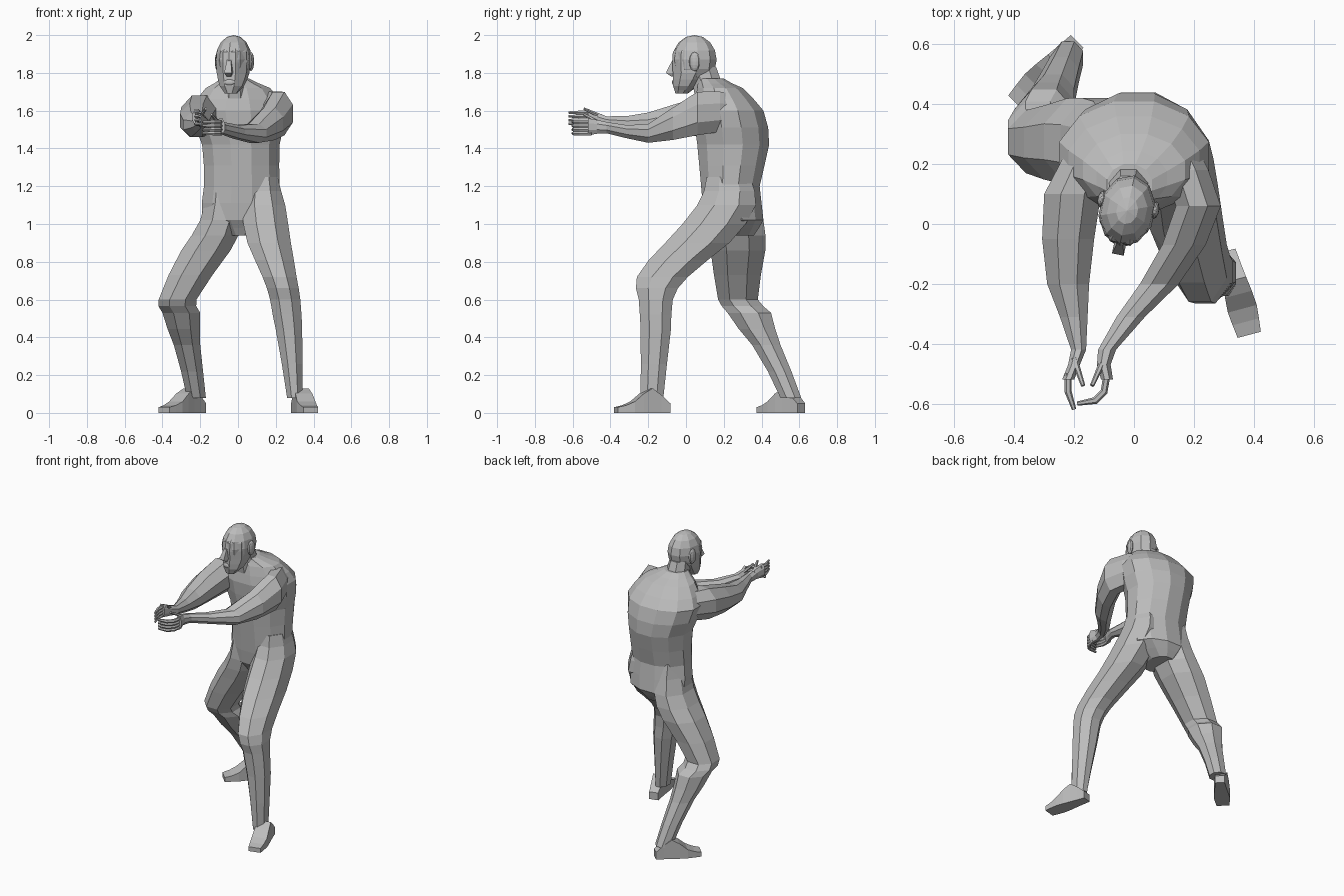
import bpy
import bmesh
import math
from mathutils import Matrix, Vector

default_cube = bpy.data.objects.get("Cube")
if default_cube:
    bpy.data.objects.remove(default_cube, do_unlink=True)

# One plain clay colour for the whole figure
GREY = (0.5, 0.5, 0.5, 1)
clay = bpy.data.materials.new("clay_grey")
clay.use_nodes = True
clay.diffuse_color = GREY
clay.node_tree.nodes["Principled BSDF"].inputs["Base Color"].default_value = GREY


def link_object(name, data):
    """Add an object made of clay to the scene."""
    data.materials.append(clay)
    obj = bpy.data.objects.new(name, data)
    bpy.context.collection.objects.link(obj)


def finish(name, bm, transform):
    """Turn a bmesh into a flat shaded object."""
    bm.transform(transform)
    bmesh.ops.recalc_face_normals(bm, faces=bm.faces[:])
    mesh = bpy.data.meshes.new(name)
    bm.to_mesh(mesh)
    bm.free()
    link_object(name, mesh)


def with_rounded_midpoints(rows):
    """Insert a ring between each pair of rows, on a smooth curve through them."""
    vectors = [Vector(row) for row in rows]
    result = [vectors[0]]
    for index in range(len(vectors) - 1):
        start, end = vectors[index], vectors[index + 1]
        before = vectors[max(index - 1, 0)]
        after = vectors[min(index + 2, len(vectors) - 1)]
        middle = (start + end) / 2
        bulge = (start + end - before - after) / 16
        bulge[0] = 0
        result.extend((middle + bulge, end))
    return result


def loft(name, rows, axis="z", sides=8, transform=Matrix.Identity(4)):
    """Skin rings along an axis; each row is station, u min, u max, v min, v max."""
    bm = bmesh.new()
    reach = 1 / math.cos(math.pi / sides)
    rings = []
    for station, u_min, u_max, v_min, v_max in with_rounded_midpoints(rows):
        ring = []
        for side in range(sides):
            angle = math.tau * (side + 0.5) / sides
            u = (u_min + u_max + (u_max - u_min) * reach * math.cos(angle)) / 2
            v = (v_min + v_max + (v_max - v_min) * reach * math.sin(angle)) / 2
            position = (u, v, station) if axis == "z" else (u, station, v)
            ring.append(bm.verts.new(position))
        rings.append(ring)
    for lower, upper in zip(rings, rings[1:]):
        for side in range(sides):
            following = (side + 1) % sides
            bm.faces.new((lower[side], lower[following], upper[following], upper[side]))
    bm.faces.new(rings[0])
    bm.faces.new(rings[-1])
    finish(name, bm, transform)


def ball(name, centre, radii, transform):
    """Faceted ellipsoid."""
    bm = bmesh.new()
    bmesh.ops.create_uvsphere(bm, u_segments=10, v_segments=8, radius=1)
    shape = Matrix.Translation(centre) @ Matrix.Diagonal((*radii, 1))
    finish(name, bm, transform @ shape)


def tube(name, points, radius=0.012):
    """Thin faceted finger through a few points, tapering at the tip."""
    curve = bpy.data.curves.new(name, "CURVE")
    curve.dimensions = "3D"
    curve.bevel_depth = radius
    curve.bevel_resolution = 1
    curve.use_fill_caps = True
    spline = curve.splines.new("POLY")
    spline.points.add(len(points) - 1)
    spline.use_smooth = False
    for target, point in zip(spline.points, points):
        target.co = (*point, 1)
    spline.points[-1].radius = 0.6
    link_object(name, curve)


def placed(x, y, degrees):
    """Stand a part at a spot on the ground plan, turned about the upright axis."""
    return Matrix.Translation((x, y, 0)) @ Matrix.Rotation(math.radians(degrees), 4, "Z")


# Torso from crotch to the slope of the shoulders, then the neck
loft("torso", [
    (.94, -.07, .09, .15, .36),
    (1.02, -.19, .22, .1, .41),
    (1.2, -.18, .22, .08, .39),
    (1.42, -.19, .22, .06, .44),
    (1.6, -.25, .25, .04, .41),
    (1.72, -.17, .17, .06, .3),
    (1.77, -.09, .06, .06, .2),
], sides=12)
loft("neck", [
    (1.55, -.1, .07, .07, .26),
    (1.83, -.08, .04, .02, .16),
])

# Bent back leg and striding front leg, both starting inside the hips
loft("right_leg", [
    (1.22, -.16, 0, .12, .36),
    (1.02, -.2, .02, .11, .41),
    (.86, -.3, -.04, .13, .42),
    (.6, -.42, -.22, .17, .38),
    (.53, -.4, -.2, .22, .45),
    (.36, -.34, -.2, .35, .5),
    (.08, -.27, -.17, .5, .61),
])
loft("left_leg", [
    (1.25, .05, .21, .11, .34),
    (1.1, .02, .25, .06, .37),
    (.9, .05, .28, -.11, .23),
    (.72, .13, .31, -.26, .01),
    (.6, .17, .33, -.25, -.07),
    (.44, .2, .34, -.24, -.08),
    (.08, .26, .34, -.24, -.12),
])

# Feet share one boxy shape, heel at the origin and toes towards -y
foot_rows = [
    (-reach, -half_width, half_width, 0, height)
    for reach, half_width, height in (
        (0, .03, .05), (.1, .04, .13), (.2, .05, .06), (.29, .04, .03))
]
loft("right_foot", foot_rows, "y", sides=4, transform=placed(-.19, .61, -44))
loft("left_foot", foot_rows, "y", sides=4, transform=placed(.31, -.09, 15))

# Arms reach forward and the hands meet in front of the right shoulder
loft("right_arm", [
    (.31, -.19, -.05, 1.5, 1.67),
    (.1, -.3, -.11, 1.47, 1.68),
    (-.2, -.29, -.15, 1.46, 1.59),
    (-.42, -.21, -.16, 1.51, 1.57),
    (-.52, -.24, -.2, 1.52, 1.61),
], "y")
loft("left_arm", [
    (.3, .05, .19, 1.5, 1.68),
    (.06, .14, .29, 1.47, 1.7),
    (-.2, .02, .15, 1.43, 1.53),
    (-.42, -.12, -.06, 1.48, 1.54),
    (-.52, -.11, -.07, 1.47, 1.56),
], "y")

# Cupped fingers, stacked from little finger up to index finger, and thumbs
for index, finger in enumerate(("little", "ring", "middle", "index")):
    right_z = 1.53 + index / 50
    left_z = 1.48 + index / 50
    tube("right_" + finger + "_finger",
         [(-.22, -.5, right_z), (-.22, -.56, right_z), (-.2, -.62, right_z)])
    tube("left_" + finger + "_finger",
         [(-.09, -.5, left_z), (-.1, -.56, left_z), (-.13, -.59, left_z),
          (-.19, -.6, left_z)])
tube("right_thumb", [(-.2, -.45, 1.57), (-.17, -.54, 1.61)])
tube("left_thumb", [(-.1, -.45, 1.53), (-.14, -.54, 1.58)])

# Head turned a little to its right: cranium, then the face from chin to forehead
head_turn = placed(-.025, .035, -12)
ball("cranium", (0, .01, 1.87), (.095, .12, .13), head_turn)
loft("face", [
    (1.69, -.03, .03, -.09, -.03),
    (1.73, -.06, .06, -.1, .03),
    (1.8, -.08, .08, -.1, .09),
    (1.91, -.08, .08, -.1, .09),
    (1.97, -.05, .05, -.05, .06),
], transform=head_turn)

# Facial features
loft("nose", [
    (1.78, -.01, .01, -.11, -.09),
    (1.8, -.02, .02, -.14, -.09),
    (1.87, -.01, .01, -.105, -.09),
], sides=4, transform=head_turn)
ball("lips", (0, -.1, 1.75), (.03, .01, .015), head_turn)
for side, name in ((-1, "right_ear"), (1, "left_ear")):
    ball(name, (side * .09, .03, 1.86), (.015, .03, .05), head_turn)
